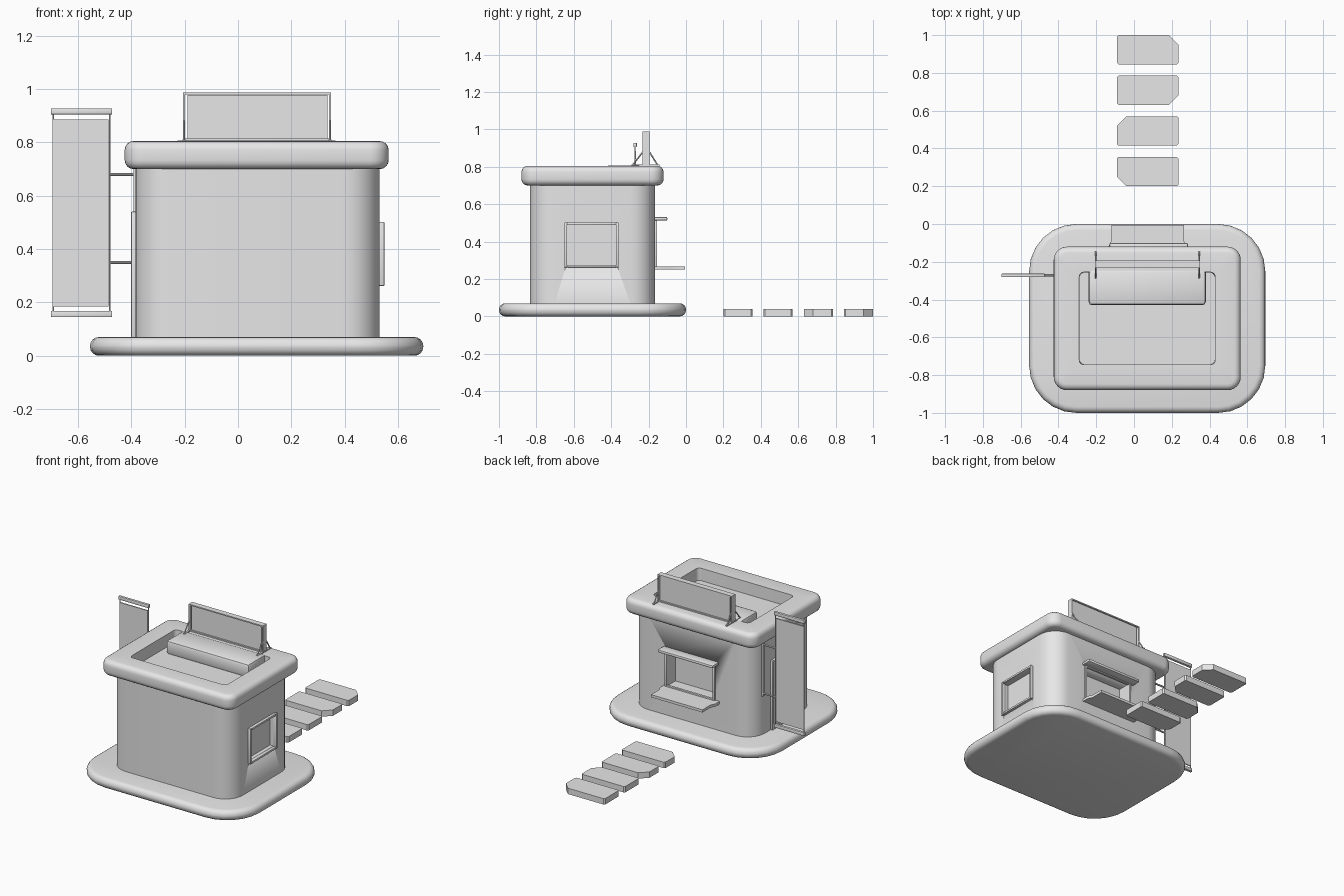
import bpy, bmesh, math
from mathutils import Vector

cube = bpy.data.objects.get("Cube")
if cube:
    bpy.data.objects.remove(cube, do_unlink=True)

grey = bpy.data.materials.new("plain grey")
grey.use_nodes = True
grey.diffuse_color = (0.8, 0.8, 0.8, 1)
grey.node_tree.nodes["Principled BSDF"].inputs["Base Color"].default_value = (0.8, 0.8, 0.8, 1)


def finish(name, bm):
    """Turn a bmesh into a named, shaded object."""
    bmesh.ops.recalc_face_normals(bm, faces=bm.faces)
    me = bpy.data.meshes.new(name)
    bm.to_mesh(me)
    bm.free()
    me.materials.append(grey)
    ob = bpy.data.objects.new(name, me)
    bpy.context.collection.objects.link(ob)
    bpy.ops.object.select_all(action="DESELECT")
    ob.select_set(True)
    bpy.context.view_layer.objects.active = ob
    bpy.ops.object.shade_smooth_by_angle(angle=math.radians(35))
    return ob


def box(name, x, y, z, bevel=0):
    """Box given by its extents on each axis."""
    bm = bmesh.new()
    bmesh.ops.create_cube(bm, size=1)
    for v in bm.verts:
        v.co = [(a + b) / 2 + c * (b - a) for (a, b), c in zip((x, y, z), v.co)]
    if bevel:
        bmesh.ops.bevel(bm, geom=bm.edges[:], offset=bevel, segments=2,
                        profile=0.5, affect="EDGES")
    return finish(name, bm)


def rod(name, a, b, r=0.004):
    a, b = Vector(a), Vector(b)
    bm = bmesh.new()
    bmesh.ops.create_cone(bm, cap_ends=True, segments=8, radius1=r, radius2=r,
                          depth=(b - a).length)
    turn = (b - a).to_track_quat("Z", "Y")
    for v in bm.verts:
        v.co = turn @ v.co + (a + b) / 2
    return finish(name, bm)


def prism(name, outline, z0, z1):
    bm = bmesh.new()
    face = bm.faces.new([bm.verts.new((x, y, z0)) for x, y in outline])
    new = bmesh.ops.extrude_face_region(bm, geom=[face])["geom"]
    for v in new:
        if isinstance(v, bmesh.types.BMVert):
            v.co.z = z1
    return finish(name, bm)


def loft(name, x, y, radius, rings, seg=6):
    """Rounded rectangle lofted through (inset, height) rings."""
    bm = bmesh.new()
    loops = []
    for inset, z in rings:
        r = max(radius - inset, 0.025)
        x0, x1, y0, y1 = x[0] + inset + r, x[1] - inset - r, y[0] + inset + r, y[1] - inset - r
        loop = []
        for k, (cx, cy) in enumerate(((x1, y1), (x0, y1), (x0, y0), (x1, y0))):
            for i in range(seg + 1):
                a = math.pi / 2 * (k + i / seg)
                loop.append(bm.verts.new((cx + r * math.cos(a), cy + r * math.sin(a), z)))
        loops.append(loop)
    for lo, hi in zip(loops, loops[1:]):
        for i in range(len(lo)):
            j = (i + 1) % len(lo)
            bm.faces.new((lo[i], lo[j], hi[j], hi[i]))
    bm.faces.new(loops[0])
    bm.faces.new(loops[-1])
    return finish(name, bm)


def rounded_edge(z0, z1, r, n=4):
    """Side profile with rounded lower and upper edges."""
    arc = [math.pi / 2 * i / n for i in range(n + 1)]
    low = [(r - r * math.sin(a), z0 + r - r * math.cos(a)) for a in arc]
    return low + [(i, z0 + z1 - z) for i, z in reversed(low)]


def frame(name, axis, face, depth, u, v, t):
    """Four bars around an opening; axis is the facing direction."""
    out = sorted((face, face + depth))
    bars = {"left": ((u[0], u[0] + t), v), "right": ((u[1] - t, u[1]), v),
            "bottom": ((u[0] + t, u[1] - t), (v[0], v[0] + t)),
            "top": ((u[0] + t, u[1] - t), (v[1] - t, v[1]))}
    for side, (a, b) in bars.items():
        ext = (out, a, b) if axis == "x" else (a, out, b)
        box(f"{name}_{side}", *ext, bevel=0.003)


def cut(target, cutter):
    mod = target.modifiers.new("opening", "BOOLEAN")
    mod.operation, mod.solver, mod.object = "DIFFERENCE", "EXACT", cutter
    bpy.context.view_layer.objects.active = target
    bpy.ops.object.modifier_apply(modifier=mod.name)
    bpy.data.objects.remove(cutter, do_unlink=True)


# Ground slab, walls and roof with a sunken deck
loft("ground_slab", (-0.555, 0.695), (-1, 0), 0.25, rounded_edge(0, 0.07, 0.033))
walls = loft("walls", (-0.385, 0.53), (-0.835, -0.165), 0.13, [(0, 0.06), (0, 0.71)], 8)
loft("roof", (-0.425, 0.565), (-0.88, -0.12), 0.07,
     rounded_edge(0.70, 0.805, 0.033) + [(0.135, 0.803), (0.137, 0.72)])

# Openings in the walls
cut(walls, box("hatch_cutter", (-0.09, 0.255), (-0.25, -0.1), (0.27, 0.51)))
cut(walls, box("window_cutter", (0.50, 0.6), (-0.64, -0.37), (0.275, 0.49)))

# Side window and side door
frame("window_frame", "x", 0.525, 0.024, (-0.65, -0.36), (0.262, 0.502), 0.014)
box("door", (-0.395, -0.38), (-0.63, -0.37), (0.07, 0.53))
frame("door_frame", "x", -0.38, -0.021, (-0.645, -0.355), (0.07, 0.54), 0.016)

# Serving hatch with counter and small awning
frame("hatch_frame", "y", -0.17, 0.016, (-0.105, 0.27), (0.262, 0.52), 0.015)
prism("counter", [(-0.135, -0.17), (-0.135, -0.12), (-0.12, -0.09), (-0.12, -0.005),
                  (0.265, -0.005), (0.265, -0.09), (0.28, -0.12), (0.28, -0.17)], 0.25, 0.268)
box("hatch_awning", (-0.13, 0.285), (-0.17, -0.10), (0.512, 0.532), 0.007)

# Roof box
box("roof_box", (-0.24, 0.38), (-0.43, -0.24), (0.715, 0.808), 0.018)

# Roof sign with frame and braces
box("sign_panel", (-0.19, 0.335), (-0.225, -0.20), (0.815, 0.978))
for side, x in (("right", -0.203), ("left", 0.345)):
    box(f"sign_post_{side}", (x - 0.004, x + 0.004), (-0.232, -0.194), (0.80, 0.988))
    box(f"sign_foot_{side}", (x - 0.006, x + 0.006), (-0.292, -0.143), (0.80, 0.811))
    for end, y in (("front", -0.288), ("back", -0.150)):
        top = -0.23 if end == "front" else -0.196
        rod(f"sign_brace_{side}_{end}", (x, y, 0.806), (x, top, 0.88))
for level, z in (("top", 0.984), ("bottom", 0.81)):
    box(f"sign_rail_{level}", (-0.203, 0.345), (-0.232, -0.194), (z - 0.004, z + 0.004))

# Hanging banner on two wall arms
box("banner", (-0.695, -0.485), (-0.276, -0.268), (0.185, 0.885))
for level, z in (("bottom", 0.145), ("top", 0.905)):
    box(f"banner_bar_{level}", (-0.702, -0.472), (-0.281, -0.263), (z, z + 0.023), 0.003)
for side, x in (("outer", -0.693), ("inner", -0.481)):
    rod(f"banner_cord_{side}", (x, -0.272, 0.15), (x, -0.272, 0.92), 0.003)
for level, z in (("low", 0.35), ("high", 0.68)):
    rod(f"banner_arm_{level}", (-0.483, -0.272, z), (-0.38, -0.272, z), 0.006)
box("banner_wall_plate", (-0.391, -0.38), (-0.28, -0.264), (0.33, 0.70))

# Stepping stones, each with one clipped corner
clipped = [(0, 0), (0, 1), (1, 0), (1, 1)]
for n, (side, far) in enumerate(clipped):
    y0 = 0.2 + n * 0.215
    xs, ys = (-0.09, 0.235), (y0, y0 + 0.155)
    outline = []
    for i, j in ((0, 0), (1, 0), (1, 1), (0, 1)):
        c = 0.05 if (i, j) == (side, far) else 0.008
        dx, dy = c * (1 - 2 * i), c * (1 - 2 * j)
        pair = [(xs[i], ys[j] + dy), (xs[i] + dx, ys[j])]
        outline += pair if i == j else pair[::-1]
    prism(f"stepping_stone_{n + 1}", outline, 0, 0.04)
